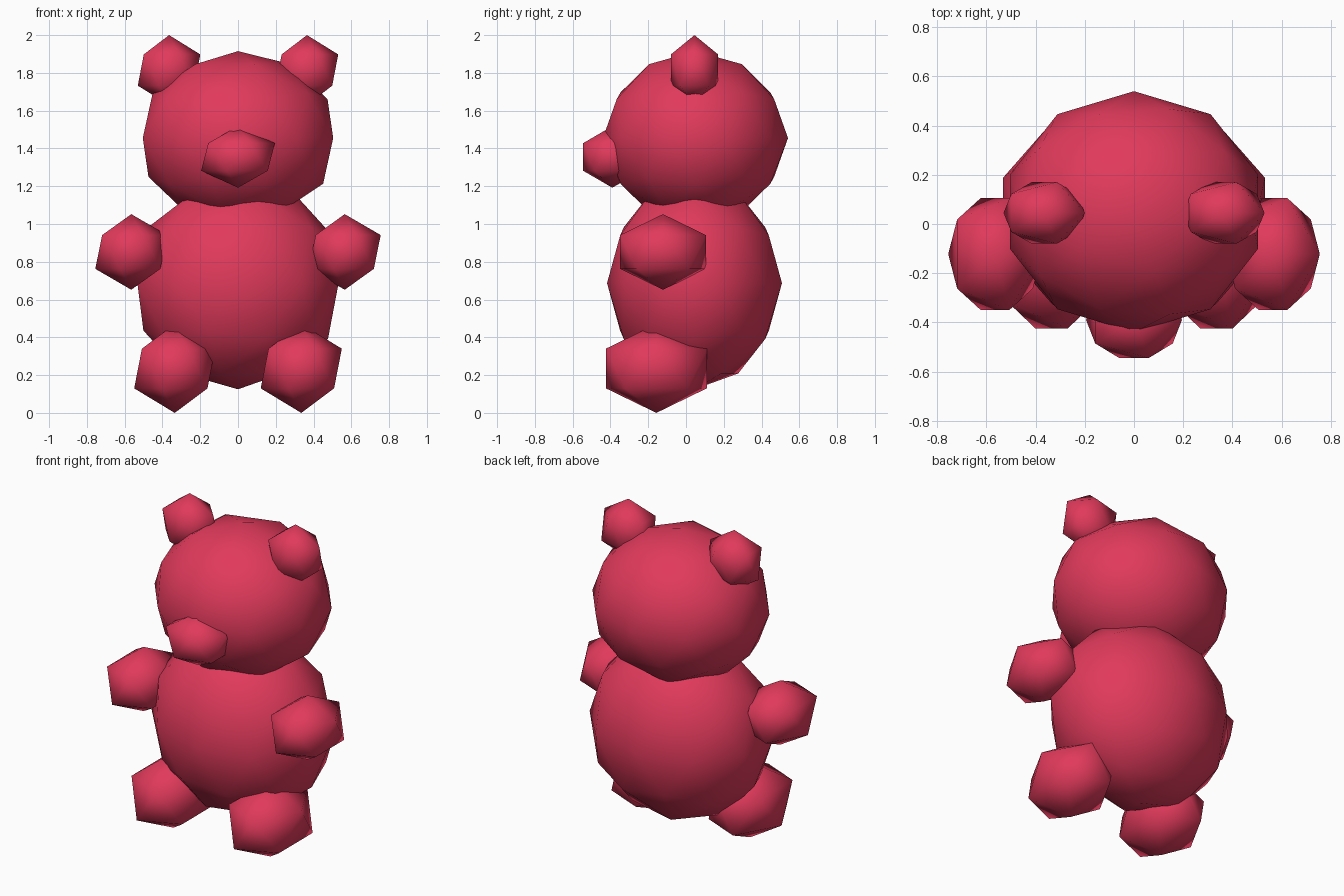
import bpy

# Remove the default cube
cube = bpy.data.objects.get("Cube")
if cube:
    bpy.data.objects.remove(cube, do_unlink=True)

# Single colour for the whole figure
red = bpy.data.materials.new("raspberry_red")
red.use_nodes = True
red.diffuse_color = (0.75, 0.042, 0.105, 1)
bsdf = next(n for n in red.node_tree.nodes if n.type == 'BSDF_PRINCIPLED')
bsdf.inputs["Base Color"].default_value = red.diffuse_color


def ball(name, centre, radii, detail=1):
    """Smooth-shaded icosphere stretched to the given radii."""
    bpy.ops.mesh.primitive_ico_sphere_add(subdivisions=detail, radius=1, location=centre)
    obj = bpy.context.object
    obj.name = name
    obj.scale = radii
    bpy.ops.object.transform_apply(location=False, rotation=False, scale=True)
    bpy.ops.object.shade_smooth()
    obj.data.materials.append(red)
    return obj


# Large rounded forms
ball("body", (0, 0.045, 0.687), (0.56, 0.463, 0.562), detail=2)
ball("head", (0, 0.05, 1.455), (0.53, 0.49, 0.46), detail=2)

# Muzzle on the front of the head
ball("muzzle", (0, -0.39, 1.355), (0.218, 0.182, 0.163))

# Paired ears, arms and legs
for side, sign in (("left", 1), ("right", -1)):
    ball(side + "_ear", (sign * 0.365, 0.045, 1.815), (0.185, 0.147, 0.185))
    ball(side + "_arm", (sign * 0.565, -0.122, 0.852), (0.213, 0.267, 0.2))
    ball(side + "_leg", (sign * 0.335, -0.157, 0.235), (0.24, 0.314, 0.235))
